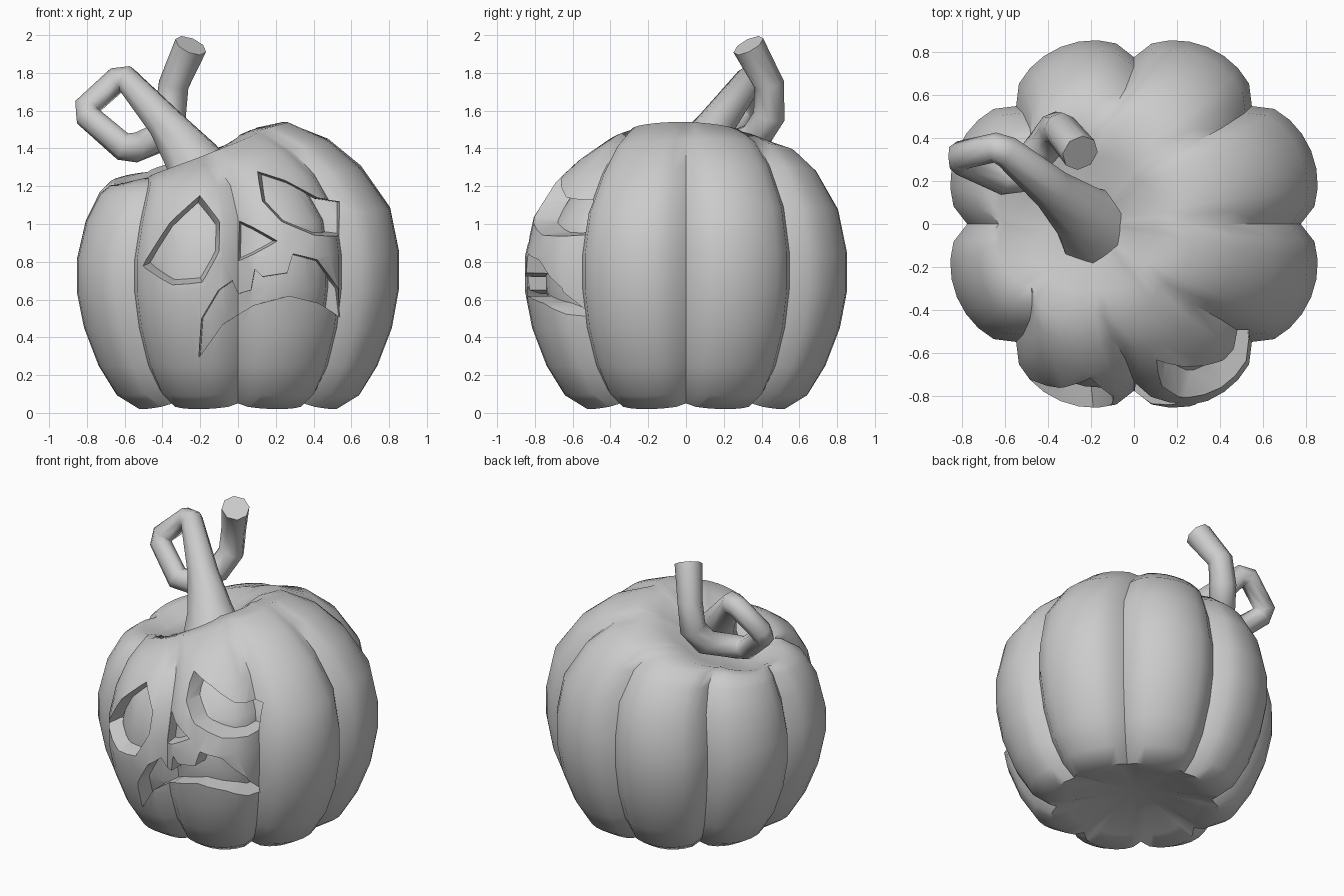
import bpy, bmesh
from math import sin, cos, pi

if "Cube" in bpy.data.objects:
    bpy.data.objects.remove(bpy.data.objects["Cube"])

SEG = 64
# (radius, height, sideways shift, x tilt, y tilt) from underside to stem dip
PROFILE = [(0.22, 0.11, 0, 0, 0), (0.42, 0.05, 0, 0, 0), (0.55, 0.02, 0, 0, 0),
           (0.67, 0.09, 0, 0, 0), (0.77, 0.25, 0, 0, 0), (0.85, 0.45, 0, 0, 0),
           (0.89, 0.65, 0, 0.01, 0), (0.89, 0.83, 0, 0.02, 0.01), (0.84, 1.05, 0, 0.035, 0.02),
           (0.72, 1.235, -0.04, 0.07, 0.03), (0.60, 1.34, -0.10, 0.11, 0.02),
           (0.46, 1.39, -0.18, 0.15, -0.01), (0.32, 1.36, -0.2, 0.15, -0.02),
           (0.16, 1.30, -0.2, 0.07, 0)]


def new_object(name, bm):
    bmesh.ops.recalc_face_normals(bm, faces=bm.faces)
    me = bpy.data.meshes.new(name)
    bm.to_mesh(me)
    bm.free()
    ob = bpy.data.objects.new(name, me)
    bpy.context.collection.objects.link(ob)
    return ob


def ribbed_body(name, s=1.0):
    """Eight-lobed shell; s shrinks it about its middle."""
    bm = bmesh.new()
    P = lambda x, y, z: bm.verts.new((x * s, y * s, 0.75 + (z - 0.75) * s))
    rings = []
    for r, z, shift, tx, ty in PROFILE:
        ring = []
        for i in range(SEG):
            a = 2 * pi * i / SEG
            groove = 1 - abs(sin(4 * a)) ** 0.55
            rr = r * (1 - 0.13 * min(1, r / 0.65) * groove)
            lift = 0.03 * groove if z < 0.2 and r > 0.3 else 0
            sag = 0.3 * tx * max(0, cos(a + 2.2)) if z > 1.3 else 0
            ring.append(P(rr * cos(a) + shift, rr * sin(a),
                          z + lift - sag + tx * cos(a) + ty * sin(a)))
        rings.append(ring)
    for lo, hi in zip(rings, rings[1:]):
        for i in range(SEG):
            j = (i + 1) % SEG
            bm.faces.new((lo[i], lo[j], hi[j], hi[i]))
    for ring, pole in ((rings[0], P(0, 0, 0.13)), (rings[-1], P(-0.2, 0, 1.27))):
        for i in range(SEG):
            bm.faces.new((ring[i], ring[(i + 1) % SEG], pole))
    return new_object(name, bm)


def prism(name, pts, y_ref, slope):
    """Cutter along y: true size at y_ref, narrowing towards the back."""
    bm = bmesh.new()
    cx = sum(p[0] for p in pts) / len(pts)
    cz = sum(p[1] for p in pts) / len(pts)

    def outline(y):
        k = 1 + (y_ref - y) * -slope * -1
        k = 1 + (y_ref - y) * slope
        return [bm.verts.new((cx + (x - cx) * k, y, cz + (z - cz) * k)) for x, z in pts]
    front, back = outline(-1.0), outline(-0.4)
    bm.faces.new(front)
    bm.faces.new(back[::-1])
    for i in range(len(pts)):
        j = (i + 1) % len(pts)
        bm.faces.new((front[i], back[i], back[j], front[j]))
    return new_object(name, bm)


def subtract(ob, cutter):
    m = ob.modifiers.new("cut", 'BOOLEAN')
    m.operation, m.solver, m.object = 'DIFFERENCE', 'EXACT', cutter
    bpy.context.view_layer.objects.active = ob
    bpy.ops.object.modifier_apply(modifier=m.name)


def smooth(ob, angle):
    bpy.ops.object.select_all(action='DESELECT')
    ob.select_set(True)
    bpy.context.view_layer.objects.active = ob
    bpy.ops.object.shade_smooth_by_angle(angle=angle)


# Pumpkin body
body = ribbed_body("pumpkin_body")

# Carved face: (name, outline, y_ref, slope, floor scale)
features = [
    ("left_eye", [(-0.52, 0.77), (-0.36, 1.0), (-0.2, 1.16), (-0.11, 1.0), (-0.12, 0.86),
                  (-0.2, 0.72), (-0.34, 0.70)], -0.74, 1.5, 0.89),
    ("right_eye", [(0.10, 1.28), (0.25, 1.23), (0.42, 1.14), (0.56, 1.12), (0.55, 0.93),
                   (0.40, 0.95), (0.24, 1.02), (0.14, 1.12)], -0.66, 0.6, 0.87),
    ("nose", [(0.0, 1.03), (0.20, 0.91), (0.0, 0.80)], -0.8, 2.0, 0.9),
    ("mouth", [(-0.21, 0.29), (-0.19, 0.5), (-0.10, 0.65), (-0.03, 0.70), (0.0, 0.63),
               (0.07, 0.65), (0.09, 0.76), (0.13, 0.72), (0.26, 0.74), (0.29, 0.84),
               (0.42, 0.81), (0.54, 0.66), (0.56, 0.50), (0.43, 0.58), (0.27, 0.62),
               (0.08, 0.57), (-0.08, 0.47)], -0.78, 0.2, 0.87),
]
for name, pts, y_ref, slope, floor in features:
    cutter = prism(name + "_cutter", pts, y_ref, slope)
    core = ribbed_body(name + "_core", floor)
    subtract(cutter, core)      # cutter floor follows the body shape
    subtract(body, cutter)
    for helper in (cutter, core):
        bpy.data.objects.remove(helper)
smooth(body, 0.8)

# Curling stem
path = [(-0.18, -0.01, 1.22, 0.20), (-0.25, 0.05, 1.36, 0.145), (-0.38, 0.16, 1.53, 0.10),
        (-0.59, 0.335, 1.765, 0.075), (-0.645, 0.355, 1.76, 0.07), (-0.80, 0.32, 1.62, 0.07),
        (-0.795, 0.29, 1.57, 0.07), (-0.61, 0.21, 1.41, 0.075), (-0.54, 0.22, 1.405, 0.08),
        (-0.41, 0.37, 1.46, 0.085), (-0.36, 0.44, 1.57, 0.085), (-0.34, 0.44, 1.74, 0.08),
        (-0.25, 0.33, 1.945, 0.088)]
cu = bpy.data.curves.new("stem", 'CURVE')
cu.dimensions = '3D'
cu.bevel_depth = 1.0
cu.bevel_resolution = 2
cu.use_fill_caps = True
sp = cu.splines.new('POLY')
sp.points.add(len(path) - 1)
for p, (x, y, z, r) in zip(sp.points, path):
    p.co = (x, y, z, 1)
    p.radius = r
stem = bpy.data.objects.new("stem", cu)
bpy.context.collection.objects.link(stem)
bpy.ops.object.select_all(action='DESELECT')
stem.select_set(True)
bpy.context.view_layer.objects.active = stem
bpy.ops.object.convert(target='MESH')
smooth(bpy.context.view_layer.objects.active, 1.15)
